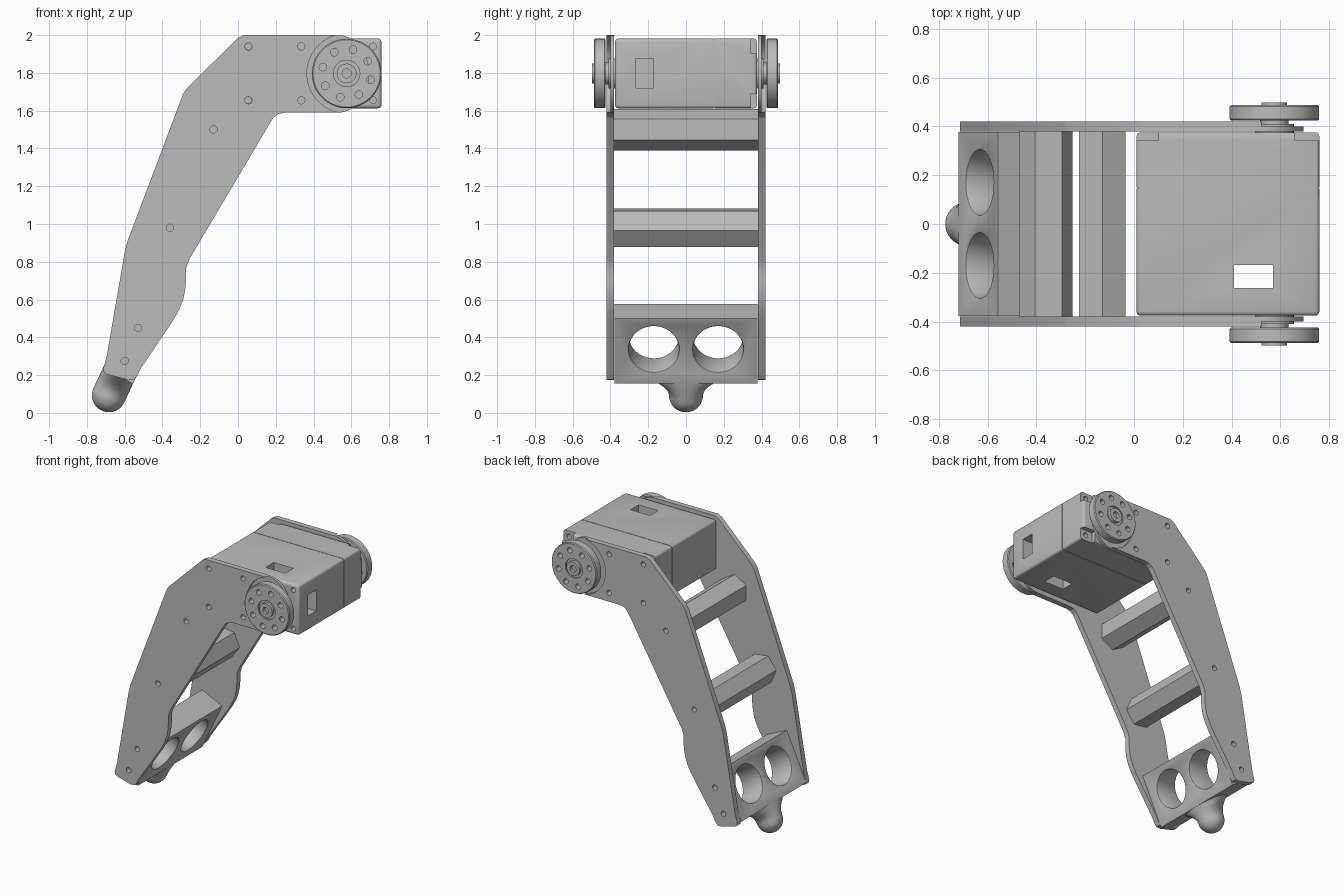
import bpy, bmesh
from math import sin, cos, pi, radians
from mathutils import Matrix, Vector

if "Cube" in bpy.data.objects:
    bpy.data.objects.remove(bpy.data.objects["Cube"])

grey = bpy.data.materials.new("plain_grey")
grey.use_nodes = True
grey.diffuse_color = (0.5, 0.5, 0.5, 1)
grey.node_tree.nodes["Principled BSDF"].inputs["Base Color"].default_value = (0.5, 0.5, 0.5, 1)


def finish(name, bm):
    bmesh.ops.recalc_face_normals(bm, faces=bm.faces)
    me = bpy.data.meshes.new(name)
    bm.to_mesh(me)
    bm.free()
    me.materials.append(grey)
    ob = bpy.data.objects.new(name, me)
    bpy.context.collection.objects.link(ob)
    return ob


def smooth(ob, angle=30):
    bpy.ops.object.select_all(action='DESELECT')
    ob.select_set(True)
    bpy.context.view_layer.objects.active = ob
    bpy.ops.object.shade_smooth_by_angle(angle=radians(angle))


def prism(name, pts, y0, y1):
    """Extrude an (x, z) outline along y."""
    bm = bmesh.new()
    face = bm.faces.new([bm.verts.new((x, y0, z)) for x, z in pts])
    ext = bmesh.ops.extrude_face_region(bm, geom=[face])
    bmesh.ops.translate(bm, vec=(0, y1 - y0, 0),
                        verts=[v for v in ext["geom"] if isinstance(v, bmesh.types.BMVert)])
    return finish(name, bm)


def rod(name, x, z, r, y0, y1, sides=24, phase=0):
    ring = [(x + r * cos(phase + 2 * pi * i / sides), z + r * sin(phase + 2 * pi * i / sides))
            for i in range(sides)]
    return prism(name, ring, y0, y1)


def box(name, x0, x1, y0, y1, z0, z1):
    return prism(name, [(x0, z0), (x1, z0), (x1, z1), (x0, z1)], y0, y1)


def bevel(ob, width, segments=2, angle=40):
    m = ob.modifiers.new("bevel", 'BEVEL')
    m.width, m.segments, m.limit_method, m.angle_limit = width, segments, 'ANGLE', radians(angle)
    apply_modifiers(ob)


def apply_modifiers(ob):
    deps = bpy.context.evaluated_depsgraph_get()
    me = bpy.data.meshes.new_from_object(ob.evaluated_get(deps))
    ob.modifiers.clear()
    ob.data = me


def cut(ob, cutters):
    for c in cutters:
        m = ob.modifiers.new("cut", 'BOOLEAN')
        m.operation, m.solver, m.object = 'DIFFERENCE', 'EXACT', c
    apply_modifiers(ob)
    for c in cutters:
        bpy.data.objects.remove(c)


HUB_X, HUB_Z = 0.575, 1.797
OUTLINE = [(0.03, 2.0), (0.0, 1.985), (-0.27, 1.72), (-0.29, 1.69), (-0.585, 0.91), (-0.6, 0.85),
           (-0.695, 0.3), (-0.713, 0.235), (-0.71, 0.215), (-0.695, 0.205), (-0.585, 0.175),
           (-0.55, 0.177), (-0.535, 0.195), (-0.515, 0.235), (-0.34, 0.495), (-0.31, 0.55),
           (-0.29, 0.6), (-0.28, 0.65), (-0.275, 0.7), (-0.275, 0.765), (-0.26, 0.81),
           (0.17, 1.535), (0.19, 1.565), (0.215, 1.583), (0.25, 1.59)]
# Rounded bearing end of the side plate
END = [(0.53 + 0.165 * sin(a), 1.795 - 0.205 * cos(a)) for a in [pi * i / 24 for i in range(25)]]
PLATE_HOLES = [(0.055, 1.94), (0.335, 1.94), (0.055, 1.655), (0.335, 1.655),
               (-0.13, 1.5), (-0.36, 0.98), (-0.53, 0.45), (-0.6, 0.275)]

# Side plates with their bearing discs
for side, s in (("front", -1), ("back", 1)):
    plate = prism(side + "_side_plate", OUTLINE + END, 0.38 * s, 0.42 * s)
    cut(plate, [rod("cutter", HUB_X, HUB_Z, 0.21, 0.4 * s, 0.45 * s, 64)] +
        [rod("cutter", x, z, 0.019, 0.35 * s, 0.45 * s, 16) for x, z in PLATE_HOLES])
    smooth(plate, 20)

    disc = rod(side + "_disc", HUB_X, HUB_Z, 0.184, 0.425 * s, 0.487 * s, 64)
    bevel(disc, 0.006, 1)
    holes = [rod("cutter", HUB_X + 0.13 * cos(a), HUB_Z + 0.13 * sin(a), 0.02, 0.4 * s, 0.5 * s, 16)
             for a in [radians(30 + 45 * i) for i in range(8)]]
    cut(disc, holes + [rod("cutter", HUB_X, HUB_Z, 0.07, 0.475 * s, 0.5 * s, 32)])
    smooth(disc)

    cap = rod(side + "_disc_cap", HUB_X, HUB_Z, 0.052, 0.46 * s, 0.497 * s, 32)
    cut(cap, [rod("cutter", HUB_X, HUB_Z, 0.024, 0.47 * s, 0.52 * s, 20)])
    smooth(cap)
    smooth(rod(side + "_hub", HUB_X, HUB_Z, 0.058, 0.37 * s, 0.43 * s, 32))
    smooth(rod(side + "_hub_collar", HUB_X, HUB_Z, 0.08, 0.37 * s, 0.41 * s, 32))

# Motor housing: seam groove, cable slots, corner pockets and screw holes
X0, X1, Z0, Z1 = 0.01, 0.76, 1.612, 1.982
motor = box("motor_housing", X0, X1, -0.376, 0.376, Z0, Z1)
bevel(motor, 0.018, 3)
g = 0.005
cutters = [box("cutter", 0.41, 0.57, -0.262, -0.167, 1.5, 2.1),
           box("cutter", 0.64, 0.8, -0.267, -0.172, 1.72, 1.875),
           box("cutter", X0 - 1, X0 + g, 0.146, 0.15, 1, 3),
           box("cutter", X1 - g, X1 + 1, 0.146, 0.15, 1, 3),
           box("cutter", -1, 2, 0.146, 0.15, Z0 - 1, Z0 + g),
           box("cutter", -1, 2, 0.146, 0.15, Z1 - g, Z1 + 1)]
for xa, xb in ((X0 - 0.1, X0 + 0.09), (X1 - 0.1, X1 + 0.1)):
    for za, zb in ((Z0 - 0.1, Z0 + 0.08), (Z1 - 0.08, Z1 + 0.1)):
        cutters.append(box("cutter", xa, xb, 0.343, 0.45, za, zb))
for x in (0.055, 0.715):
    for z in (1.655, 1.94):
        cutters.append(rod("cutter", x, z, 0.018, -0.45, -0.33, 16))
        cutters.append(rod("cutter", x, z, 0.018, 0.29, 0.45, 16))
cut(motor, cutters)
smooth(motor)

# Hexagonal spacers
rod("upper_spacer", -0.13, 1.5, 0.11, -0.381, 0.381, 6, radians(30))
rod("lower_spacer", -0.362, 0.98, 0.11, -0.381, 0.381, 6, radians(-7))

# Tilted foot block with two large round openings
tilt = Matrix.Translation((-0.637, 0, 0.193)) @ Matrix.Rotation(radians(25), 4, 'Y')
block = box("foot_block", -0.09, 0.09, -0.378, 0.378, 0, 0.38)
openings = []
for s in (-1, 1):
    bm = bmesh.new()
    bmesh.ops.create_cone(bm, cap_ends=True, segments=48, radius1=0.133, radius2=0.133, depth=0.5,
                          matrix=Matrix.Translation((0, 0.17 * s, 0.2)) @ Matrix.Rotation(pi / 2, 4, 'Y'))
    openings.append(finish("cutter", bm))
cut(block, openings)
# Soften only the rims of the openings
bm = bmesh.new()
bm.from_mesh(block.data)
rims = [e for e in bm.edges if all(abs(abs(v.co.x) - 0.09) < 1e-4 and
        abs(Vector((abs(v.co.y) - 0.17, v.co.z - 0.2)).length - 0.133) < 1e-3 for v in e.verts)]
bmesh.ops.bevel(bm, geom=rims, offset=0.008, segments=2, affect='EDGES', profile=0.5)
bm.to_mesh(block.data)
bm.free()
block.data.transform(tilt)
smooth(block)

# Flared foot ending in a ball
rings = [(0.005, 0.088, 0.2), (-0.02, 0.09, 0.165), (-0.045, 0.09, 0.128),
         (-0.07, 0.09, 0.104), (-0.09, 0.09, 0.093)]
rings += [(-0.11 - 0.09 * sin(a), 0.09 * cos(a), 0.09 * cos(a)) for a in [pi / 20 * i for i in range(10)]]
bm = bmesh.new()
loops = [[bm.verts.new((rx * cos(2 * pi * i / 48), ry * sin(2 * pi * i / 48), z)) for i in range(48)]
         for z, rx, ry in rings]
for a, b in zip(loops, loops[1:]):
    for i in range(48):
        bm.faces.new((a[i], a[i - 1], b[i - 1], b[i]))
bm.faces.new(loops[0])
bm.faces.new(loops[-1])
foot = finish("ball_foot", bm)
foot.data.transform(tilt)
smooth(foot, 40)
